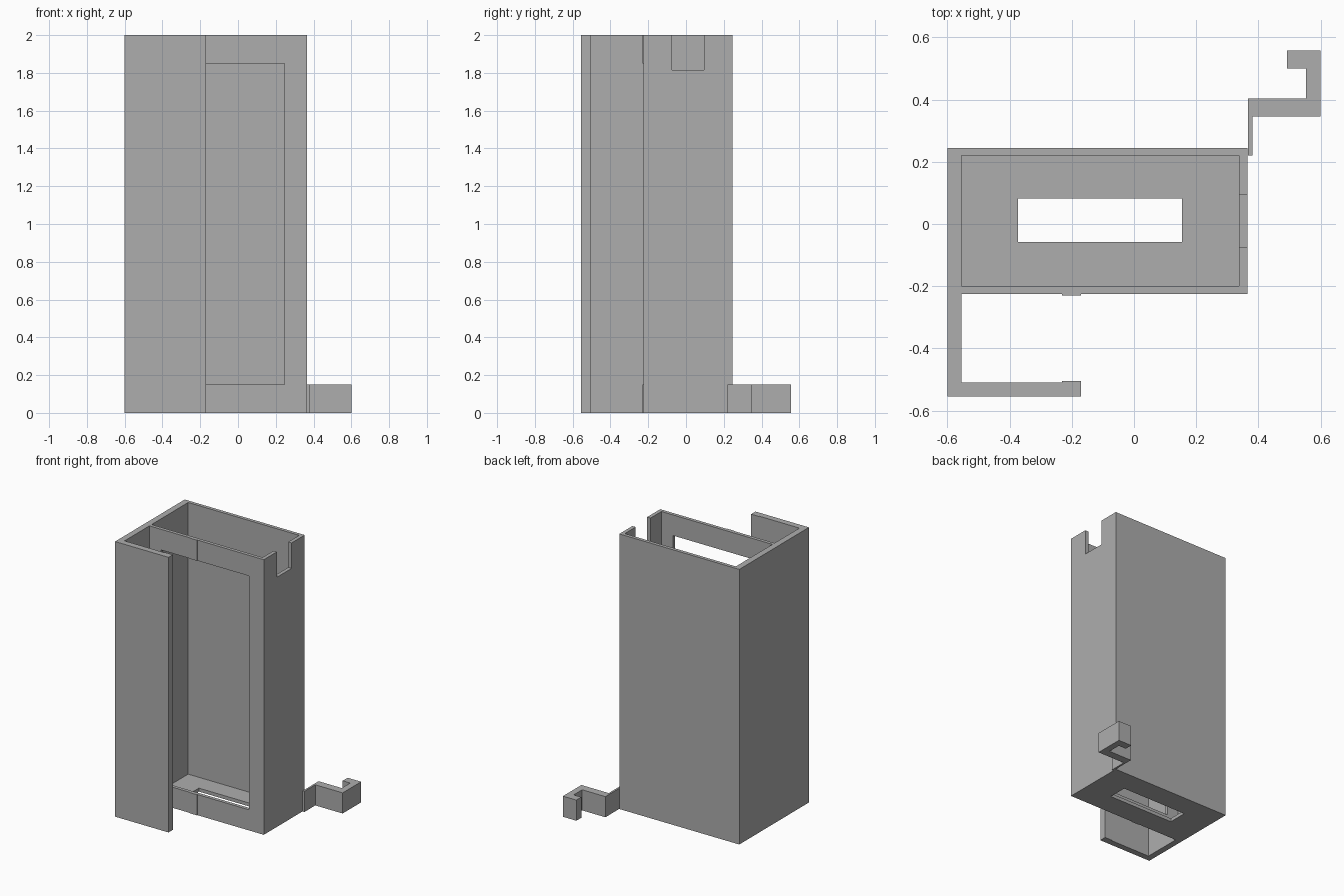
import bpy
import bmesh

HEIGHT = 2.0

if "Cube" in bpy.data.objects:
    bpy.data.objects.remove(bpy.data.objects["Cube"], do_unlink=True)

grey = bpy.data.materials.new("plain grey")
grey.use_nodes = True
grey.diffuse_color = (0.42, 0.42, 0.42, 1)
grey.node_tree.nodes["Principled BSDF"].inputs["Base Color"].default_value = (0.42, 0.42, 0.42, 1)


def extrude_profile(name, outline, z0, z1):
    """Extrude a plan outline (counter-clockwise) from z0 up to z1."""
    bm = bmesh.new()
    base = bm.faces.new([bm.verts.new((x, y, z0)) for x, y in outline])
    top = bmesh.ops.extrude_face_region(bm, geom=[base], use_keep_orig=True)
    verts = [v for v in top["geom"] if isinstance(v, bmesh.types.BMVert)]
    bmesh.ops.translate(bm, verts=verts, vec=(0, 0, z1 - z0))
    bmesh.ops.recalc_face_normals(bm, faces=bm.faces)
    mesh = bpy.data.meshes.new(name)
    bm.to_mesh(mesh)
    bm.free()
    mesh.materials.append(grey)
    obj = bpy.data.objects.new(name, mesh)
    bpy.context.collection.objects.link(obj)
    return obj


def cut_box(target, x0, x1, y0, y1, z0, z1):
    """Cut a box-shaped opening out of the target."""
    cutter = extrude_profile("cutter", [(x0, y0), (x1, y0), (x1, y1), (x0, y1)], z0, z1)
    cutter.hide_render = True
    mod = target.modifiers.new("opening", 'BOOLEAN')
    mod.operation = 'DIFFERENCE'
    mod.solver = 'EXACT'
    mod.object = cutter
    bpy.context.view_layer.objects.active = target
    bpy.ops.object.modifier_apply(modifier=mod.name)
    bpy.data.objects.remove(cutter, do_unlink=True)


# Holder body with its wrap-around front flange and two shallow gripping ridges
WALL, FLANGE = -0.225, -0.51
holder = extrude_profile("holder_body", [
    (-0.6, -0.555), (-0.17, -0.555),
    (-0.17, FLANGE + 0.005), (-0.232, FLANGE + 0.005), (-0.232, FLANGE),
    (-0.555, FLANGE), (-0.555, WALL),
    (-0.232, WALL), (-0.232, WALL - 0.004), (-0.17, WALL - 0.004), (-0.17, WALL),
    (0.365, WALL), (0.365, 0.245), (-0.6, 0.245)], 0, HEIGHT)

# Open-topped cavity, floor slot, front window and side notch
cut_box(holder, -0.555, 0.338, -0.2, 0.22, 0.025, HEIGHT + 0.1)
cut_box(holder, -0.372, 0.155, -0.058, 0.082, -0.1, 0.1)
cut_box(holder, -0.462, 0.245, -0.3, -0.1, 0.15, 1.85)
cut_box(holder, 0.3, 0.45, -0.075, 0.095, 1.815, HEIGHT + 0.1)

# Hook at the rear corner, on a thin attachment strip
extrude_profile("side_hook", [
    (0.366, 0.22), (0.38, 0.22), (0.38, 0.345), (0.6, 0.345),
    (0.6, 0.557), (0.492, 0.557), (0.492, 0.5), (0.553, 0.5),
    (0.553, 0.403), (0.366, 0.403)], 0, 0.15)
